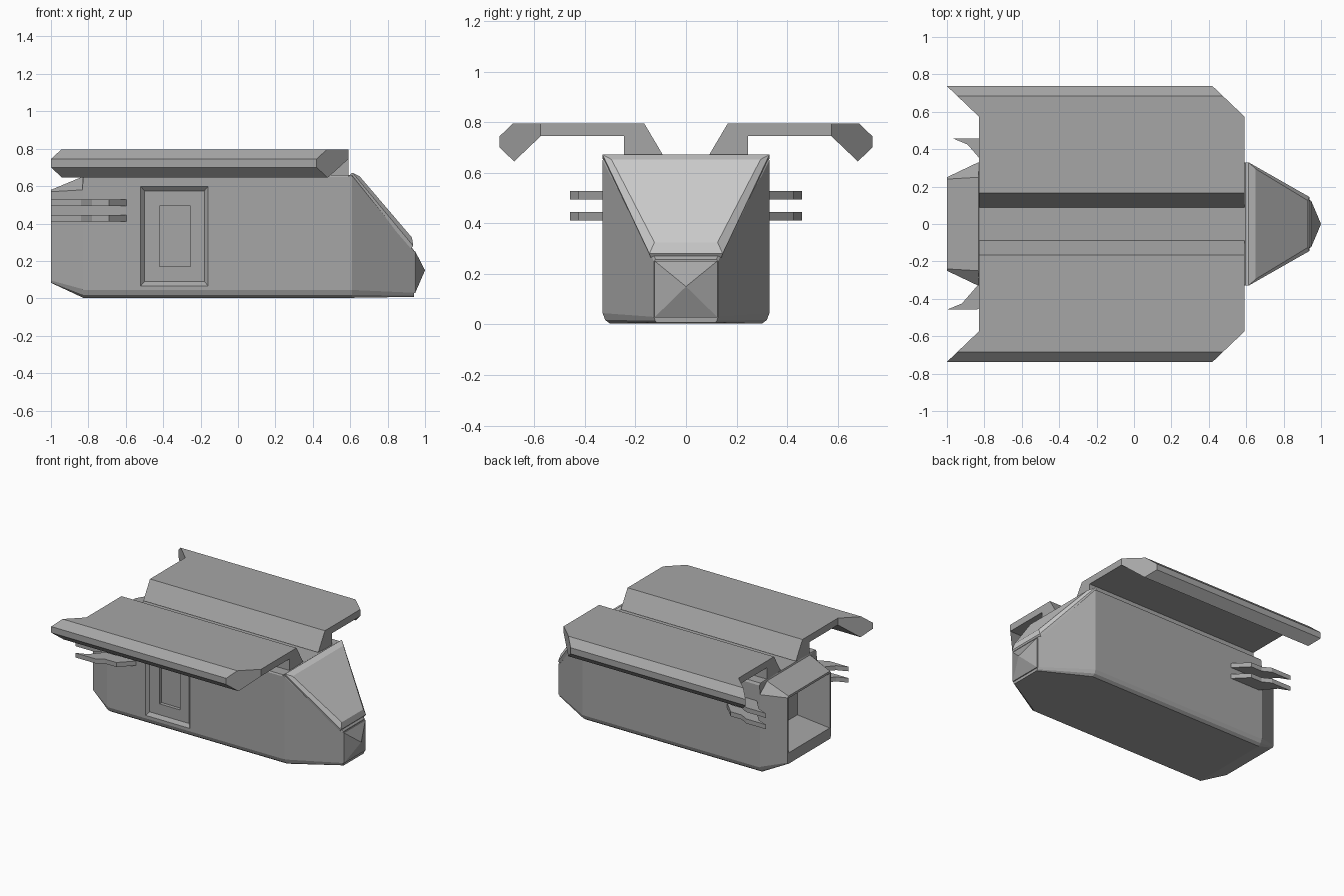
import bpy, bmesh

if "Cube" in bpy.data.objects:
    bpy.data.objects.remove(bpy.data.objects["Cube"])

dark = bpy.data.materials.new("dark_grey")
dark.diffuse_color = (.38, .38, .38, 1)
dark.use_nodes = True
dark.node_tree.nodes["Principled BSDF"].inputs["Base Color"].default_value = dark.diffuse_color


def finish(name, bm, mat=dark):
    bmesh.ops.recalc_face_normals(bm, faces=bm.faces)
    me = bpy.data.meshes.new(name)
    bm.to_mesh(me)
    bm.free()
    if mat:
        me.materials.append(mat)
    ob = bpy.data.objects.new(name, me)
    bpy.context.collection.objects.link(ob)
    return ob


def loft(name, rings, caps=None, mat=dark):
    """Skin equal-length point rings; caps lists the flat pieces of each end."""
    bm = bmesh.new()
    loops = [[bm.verts.new(p) for p in r] for r in rings]
    n = len(rings[0])
    for a, b in zip(loops, loops[1:]):
        for i in range(n):
            j = (i + 1) % n
            bm.faces.new((a[i], a[j], b[j], b[i]))
    for end in (loops[0], loops[-1]):
        for piece in caps or [range(n)]:
            bm.faces.new([end[i] for i in piece])
    return finish(name, bm, mat)


def section(x, half):
    """Mirror a half outline of (y, z) points into a closed ring at x."""
    return [(x, y, z) for y, z in half] + [(x, -y, z) for y, z in reversed(half)]


def rect_x(x, y, z0, z1):
    return [(x, -y, z0), (x, y, z0), (x, y, z1), (x, -y, z1)]


def rect_y(y, x0, x1, z0, z1):
    return [(x0, y, z0), (x1, y, z0), (x1, y, z1), (x0, y, z1)]


# hull with tapered tail and wedge nose
hull = loft("hull", [
    section(-1.0, [(.235, .083), (.245, .086), (.25, .095), (.25, .57), (.24, .58)]),
    section(-.832, [(.30, .005), (.32, .02), (.33, .05), (.33, .58), (.25, .65)]),
    section(-.828, [(.30, .003), (.32, .018), (.33, .045), (.33, .645), (.32, .66)]),
    section(.61, [(.30, .003), (.32, .018), (.33, .045), (.33, .65), (.325, .66)]),
    section(.94, [(.115, .008), (.122, .015), (.127, .03), (.127, .25), (.12, .258)]),
])

# recesses: door, door window, rear cargo opening
cutters = [
    loft("door_cutter", [rect_y(-.34, -.53, -.15, .055, .61),
                         rect_y(-.31, -.50, -.18, .09, .575)]),
    loft("door_window_cutter", [rect_y(-.32, -.42, -.255, .17, .495),
                                rect_y(-.285, -.42, -.255, .17, .495)]),
    loft("rear_opening_cutter", [rect_x(-1.02, .24, .16, .565),
                                 rect_x(-.75, .22, .20, .55)]),
]
for c in cutters:
    m = hull.modifiers.new(c.name, 'BOOLEAN')
    m.object = c
    m.operation = 'DIFFERENCE'
    m.solver = 'EXACT'
dg = bpy.context.evaluated_depsgraph_get()
cut_mesh = bpy.data.meshes.new_from_object(hull.evaluated_get(dg))
hull.modifiers.clear()
hull.data = cut_mesh
for c in cutters:
    bpy.data.objects.remove(c)

# pyramid nose tip
bm = bmesh.new()
base = [bm.verts.new(p) for p in rect_x(.947, .125, .028, .252)]
root = [bm.verts.new(p) for p in rect_x(.93, .125, .028, .252)]
tip = bm.verts.new((1.0, 0, .15))
for i in range(4):
    j = (i + 1) % 4
    bm.faces.new((base[i], base[j], tip))
    bm.faces.new((root[i], root[j], base[j], base[i]))
bm.faces.new(root)
finish("nose_tip", bm)

# raised windscreen slab with bevelled border
loft("windscreen", [
    [(.59, -.33, .655), (.59, .33, .655), (.925, .14, .265), (.925, -.14, .265)],
    [(.612, -.33, .672), (.612, .33, .672), (.937, .145, .28), (.937, -.145, .28)],
    [(.65, -.295, .653), (.65, .295, .653), (.93, .125, .325), (.93, -.125, .325)],
], mat=None)

# roof wings: folded profile with swept outer ends
profile = [(.088, .665), (.165, .795), (.575, .795), (.685, .795), (.737, .745),
           (.737, .70), (.68, .645), (.575, .745), (.245, .745), (.245, .655)]
wing_caps = [(0, 1, 2, 7, 8, 9), (2, 3, 4, 5, 6, 7)]


def sweep(y):
    return max(0, y - .575) / .162 * .17


# rear side fins, outline in (x, y)
fin = [(-1.0, .458), (-.84, .458), (-.78, .425), (-.69, .425), (-.575, .31),
       (-.82, .31), (-.92, .425)]

for side, s in (("left", 1), ("right", -1)):
    loft("roof_wing_" + side, [
        [(x - sweep(y), s * y, z) for y, z in profile] for x in (-.83, .59)],
        wing_caps)
    for tag, z in (("upper", .495), ("lower", .412)):
        loft(f"rear_fin_{tag}_{side}", [
            [(x + (.03 if s > 0 else 0), s * y, h) for x, y in fin]
            for h in (z, z + .033)])
